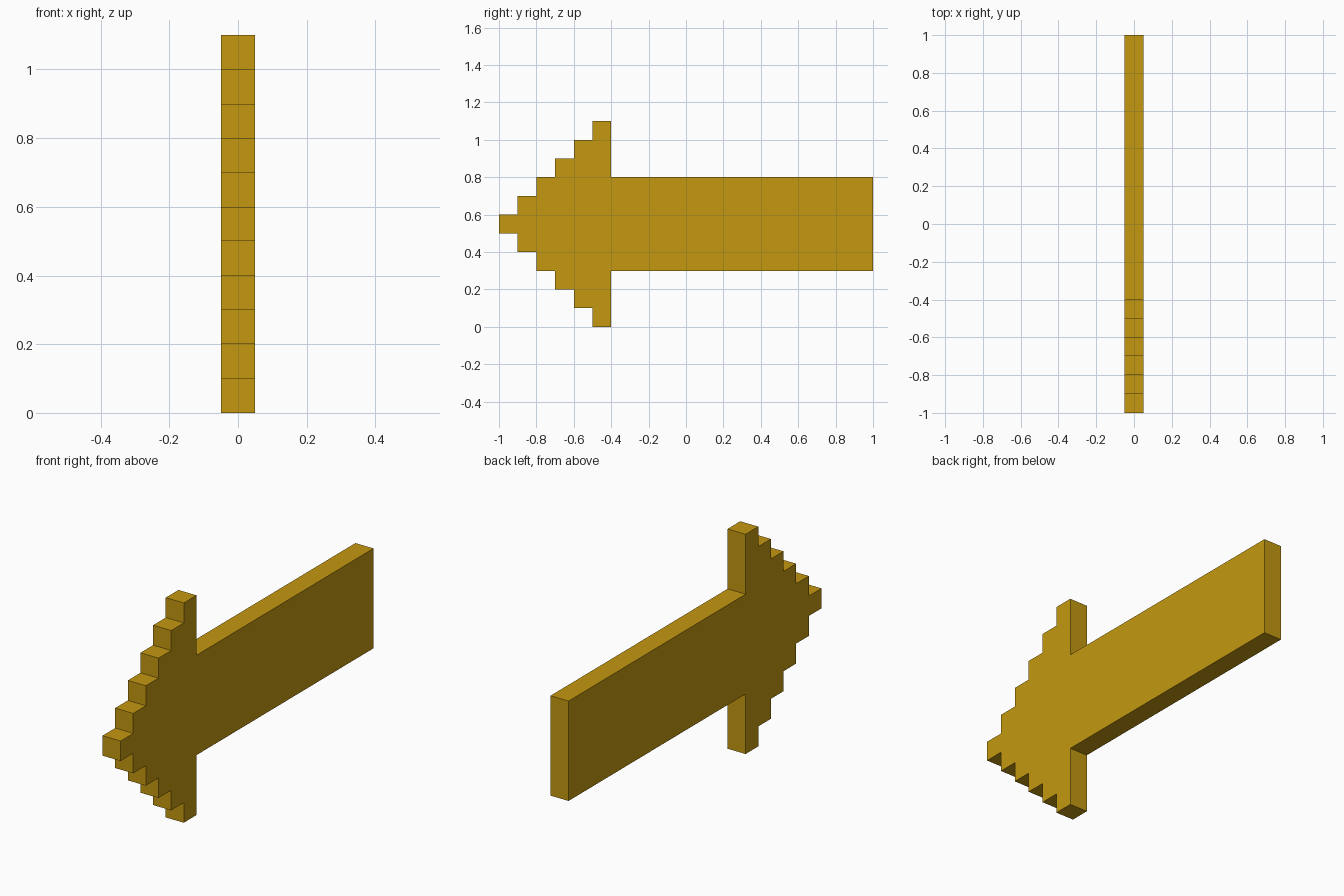
import bpy
import bmesh

cube = bpy.data.objects.get("Cube")
if cube:
    bpy.data.objects.remove(cube, do_unlink=True)

THICKNESS = 0.1
STEP = 0.1
STEPS = 6
MID_Z = 0.55
SHAFT_HALF = 0.25

# Golden material
gold = bpy.data.materials.new("golden_yellow")
gold.use_nodes = True
colour = (0.55, 0.315, 0.005, 1.0)
gold.diffuse_color = colour
gold.node_tree.nodes["Principled BSDF"].inputs["Base Color"].default_value = colour

# Upper half of the outline as (y, height above the centre line)
upper = []
for k in range(STEPS):
    y, h = -1 + k * STEP, (k + 0.5) * STEP
    upper += [(y, h), (y + STEP, h)]       # staircase of the head
upper += [(-0.4, SHAFT_HALF), (1.0, SHAFT_HALF)]  # shaft

# Mirror to the lower half for a closed outline
outline = upper + [(y, -h) for y, h in reversed(upper)]

# Extrude the outline across x
bm = bmesh.new()
face = bm.faces.new([bm.verts.new((-THICKNESS / 2, y, MID_Z + h)) for y, h in outline])
result = bmesh.ops.extrude_face_region(bm, geom=[face])
moved = [v for v in result["geom"] if isinstance(v, bmesh.types.BMVert)]
bmesh.ops.translate(bm, verts=moved, vec=(THICKNESS, 0, 0))
bmesh.ops.recalc_face_normals(bm, faces=bm.faces[:])

mesh = bpy.data.meshes.new("stepped_arrow")
bm.to_mesh(mesh)
bm.free()
mesh.materials.append(gold)
arrow = bpy.data.objects.new("stepped_arrow", mesh)
bpy.context.collection.objects.link(arrow)
